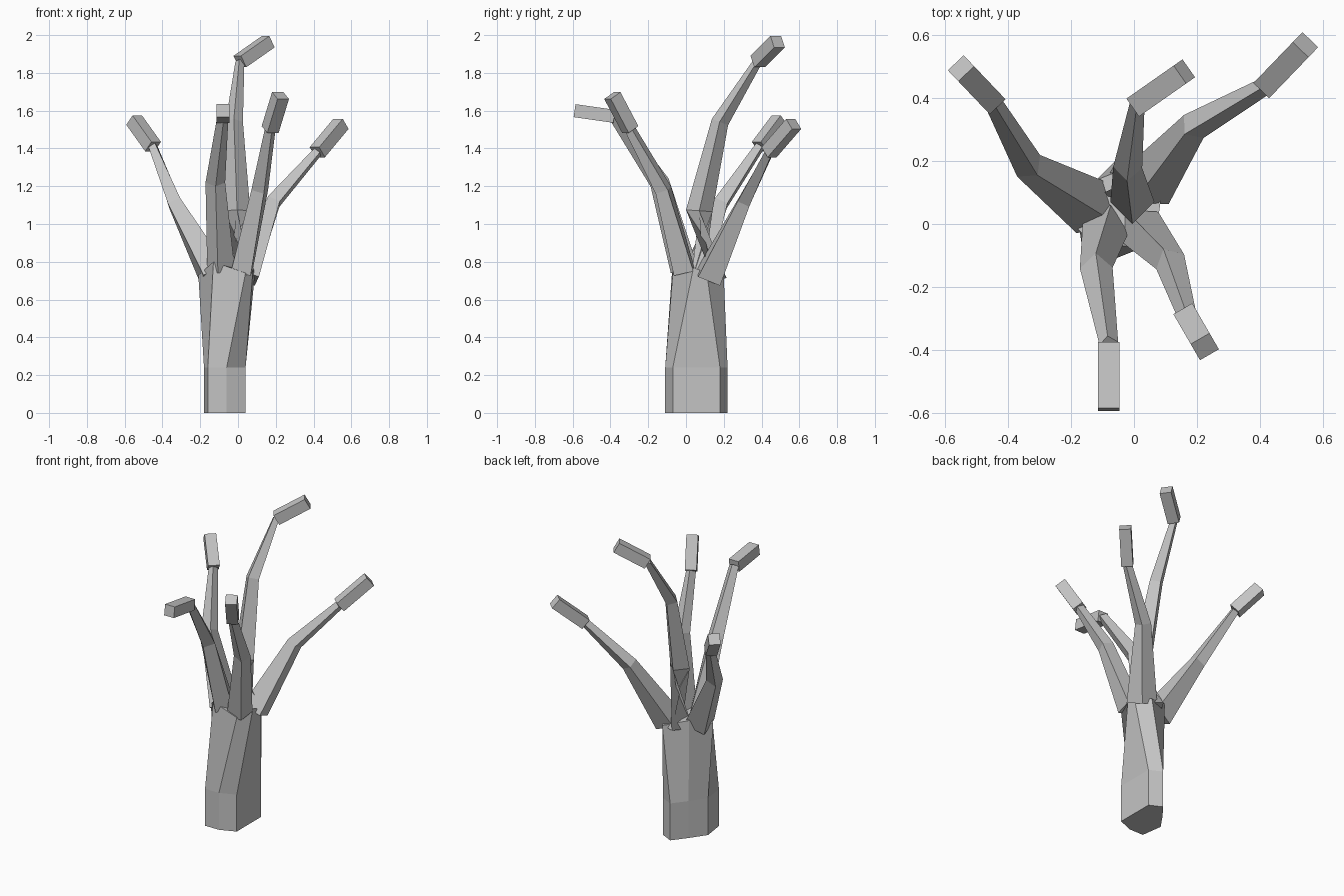
import bpy
import bmesh
import math
from mathutils import Vector

cube = bpy.data.objects.get("Cube")
if cube:
    bpy.data.objects.remove(cube, do_unlink=True)

bark = bpy.data.materials.new("bark_grey")
bark.use_nodes = True
GREY = (0.55, 0.55, 0.55, 1)
bark.diffuse_color = GREY
bark.node_tree.nodes["Principled BSDF"].inputs["Base Color"].default_value = GREY


def loft(name, rings):
    """Skin a stack of equal-sized rings and cap both ends."""
    bm = bmesh.new()
    loops = [[bm.verts.new(p) for p in ring] for ring in rings]
    n = len(loops[0])
    for low, high in zip(loops, loops[1:]):
        for i in range(n):
            j = (i + 1) % n
            bm.faces.new((low[i], low[j], high[j], high[i]))
    bm.faces.new(loops[0][::-1])
    bm.faces.new(loops[-1])
    bmesh.ops.recalc_face_normals(bm, faces=bm.faces)
    mesh = bpy.data.meshes.new(name)
    bm.to_mesh(mesh)
    bm.free()
    mesh.materials.append(bark)
    obj = bpy.data.objects.new(name, mesh)
    bpy.context.collection.objects.link(obj)
    return obj


def four_ring(center, direction, radius, roll):
    """Four-sided section across a direction; roll 0 gives a diamond."""
    d = Vector(direction).normalized()
    side = d.cross(Vector((0, 0, 1))).normalized()
    up = side.cross(d)
    angles = [roll + k * math.pi / 2 for k in range(4)]
    return [Vector(center) + radius * (math.cos(a) * side + math.sin(a) * up) for a in angles]


def branch(name, points, radii, tip):
    """Tapered limb through the points, ending in a blunt box."""
    pts = [Vector(p) for p in points]
    rings = []
    for i, (p, r) in enumerate(zip(pts, radii)):
        d = pts[min(i + 1, len(pts) - 1)] - pts[max(i - 1, 0)]
        rings.append(four_ring(p, d, r, 0))
    loft(name, rings)
    end = Vector(tip)
    axis = end - pts[-1]
    loft(name + "_tip", [four_ring(p, axis, 0.049, math.pi / 4) for p in (pts[-1], end)])


# Trunk: straight foot, then a twisted flare up to the fork
foot = [(0.04, -0.07), (0.04, 0.18), (-0.04, 0.22), (-0.11, 0.13),
        (-0.18, 0.03), (-0.16, -0.11), (-0.06, -0.11)]
fork = [(0.08, 0.04, 0.77), (0.09, 0.11, 0.74), (0.03, 0.2, 0.72), (-0.12, 0.14, 0.77),
        (-0.21, 0.02, 0.73), (-0.13, -0.07, 0.8), (0.04, -0.07, 0.74)]
loft("trunk", [[(x, y, 0) for x, y in foot], [(x, y, 0.24) for x, y in foot], fork])

# Limbs spreading from the fork
branch("front_branch", [(-0.09, -0.01, 0.76), (-0.12, -0.14, 1.22), (-0.08, -0.38, 1.57)],
       [0.075, 0.052, 0.03], (-0.08, -0.59, 1.6))
branch("front_left_branch", [(0.02, -0.01, 0.75), (0.115, -0.12, 1.18), (0.17, -0.295, 1.5)],
       [0.075, 0.05, 0.03], (0.225, -0.39, 1.68))
branch("back_left_branch", [(0.04, 0.12, 0.72), (0.19, 0.31, 1.12), (0.42, 0.44, 1.38)],
       [0.09, 0.048, 0.028], (0.545, 0.57, 1.53))
branch("back_right_branch", [(-0.13, 0.05, 0.73), (-0.335, 0.185, 1.11), (-0.45, 0.39, 1.41)],
       [0.095, 0.05, 0.028], (-0.55, 0.495, 1.55))
branch("tall_branch", [(-0.02, 0.12, 0.7), (-0.005, 0.07, 1.07), (-0.02, 0.18, 1.54), (0.01, 0.38, 1.86)],
       [0.1, 0.07, 0.046, 0.024], (0.16, 0.485, 1.965))
